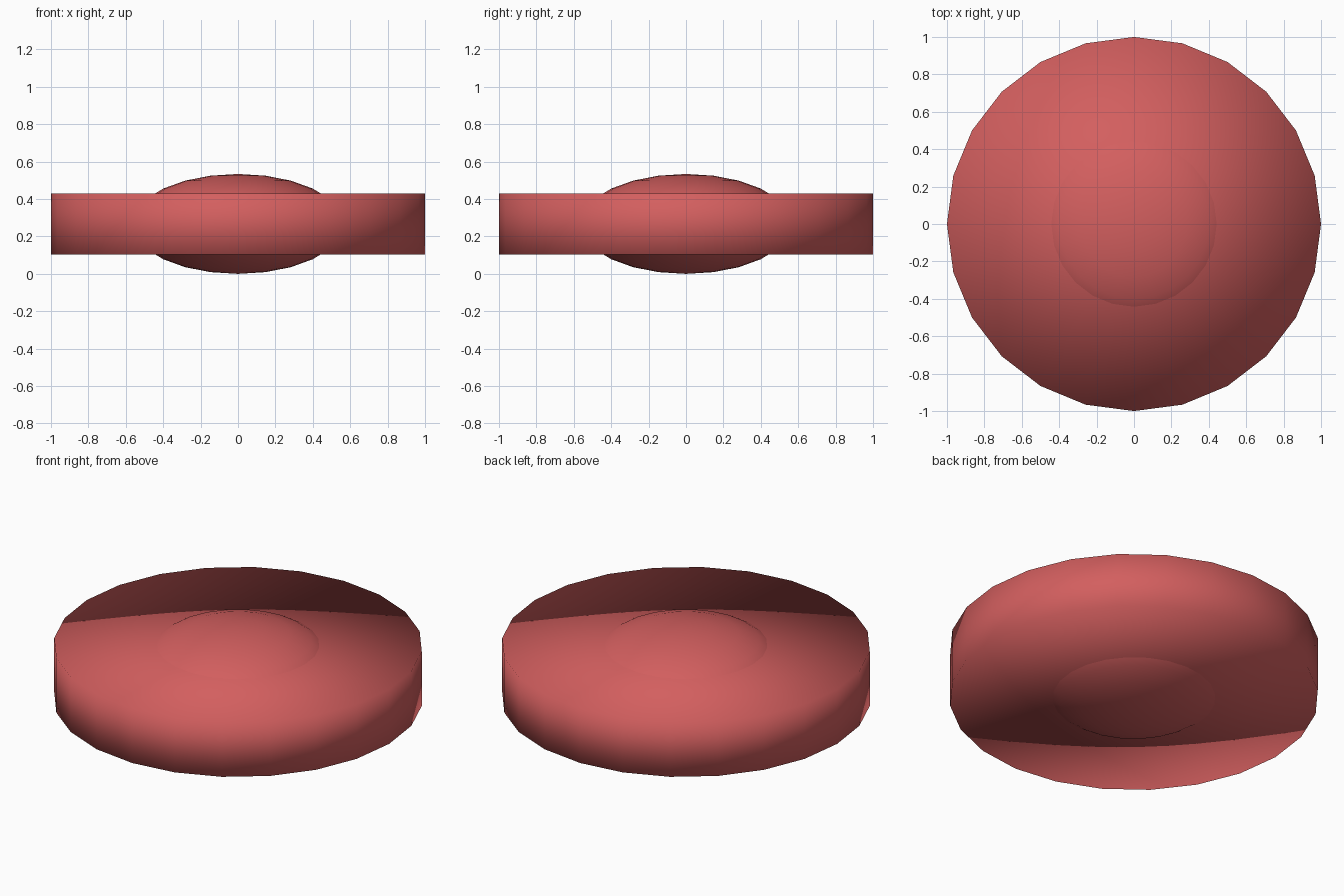
import bpy
import bmesh
from math import cos, sin, tau
from mathutils import Vector, Matrix

SIDES = 24
MID = 0.267          # height of the centre plane
DISC_HALF = 0.163    # half thickness of the disc
HUB_RADIUS = 0.566

cube = bpy.data.objects.get("Cube")
if cube:
    bpy.data.objects.remove(cube, do_unlink=True)

red = bpy.data.materials.new("soft_red")
red.use_nodes = True
colour = (0.65, 0.114, 0.114, 1)
red.diffuse_color = colour
red.node_tree.nodes["Principled BSDF"].inputs["Base Color"].default_value = colour


def add_object(name, bm):
    for face in bm.faces:
        face.smooth = True
    mesh = bpy.data.meshes.new(name)
    bm.to_mesh(mesh)
    bm.free()
    mesh.materials.append(red)
    obj = bpy.data.objects.new(name, mesh)
    bpy.context.collection.objects.link(obj)
    return obj


# Disc: triangle-fan caps and a triangulated rim
bm = bmesh.new()


def ring(z):
    return [bm.verts.new((cos(tau * i / SIDES), sin(tau * i / SIDES), z))
            for i in range(SIDES)]


low, high = MID - DISC_HALF, MID + DISC_HALF
bottom, top = ring(low), ring(high)
bottom_mid = bm.verts.new((0, 0, low))
top_mid = bm.verts.new((0, 0, high))
for i in range(SIDES):
    j = (i + 1) % SIDES
    bm.faces.new((top_mid, top[i], top[j]))
    bm.faces.new((bottom_mid, bottom[j], bottom[i]))
    bm.faces.new((bottom[i], bottom[j], top[j]))
    bm.faces.new((bottom[i], top[j], top[i]))
bm.normal_update()
bm.verts.index_update()

# Soft shading across the rim: each corner takes the plain mean of its faces
normals = [sum((f.normal for f in v.link_faces), Vector()).normalized()
           for v in bm.verts]
disc = add_object("disc", bm)
disc.data.normals_split_custom_set_from_vertices(normals)

# Hub: flattened ball through the middle of the disc
bm = bmesh.new()
bmesh.ops.create_uvsphere(
    bm, u_segments=SIDES, v_segments=SIDES // 2, radius=1,
    matrix=Matrix.Translation((0, 0, MID))
    @ Matrix.Diagonal((HUB_RADIUS, HUB_RADIUS, MID, 1)))
add_object("hub", bm)
